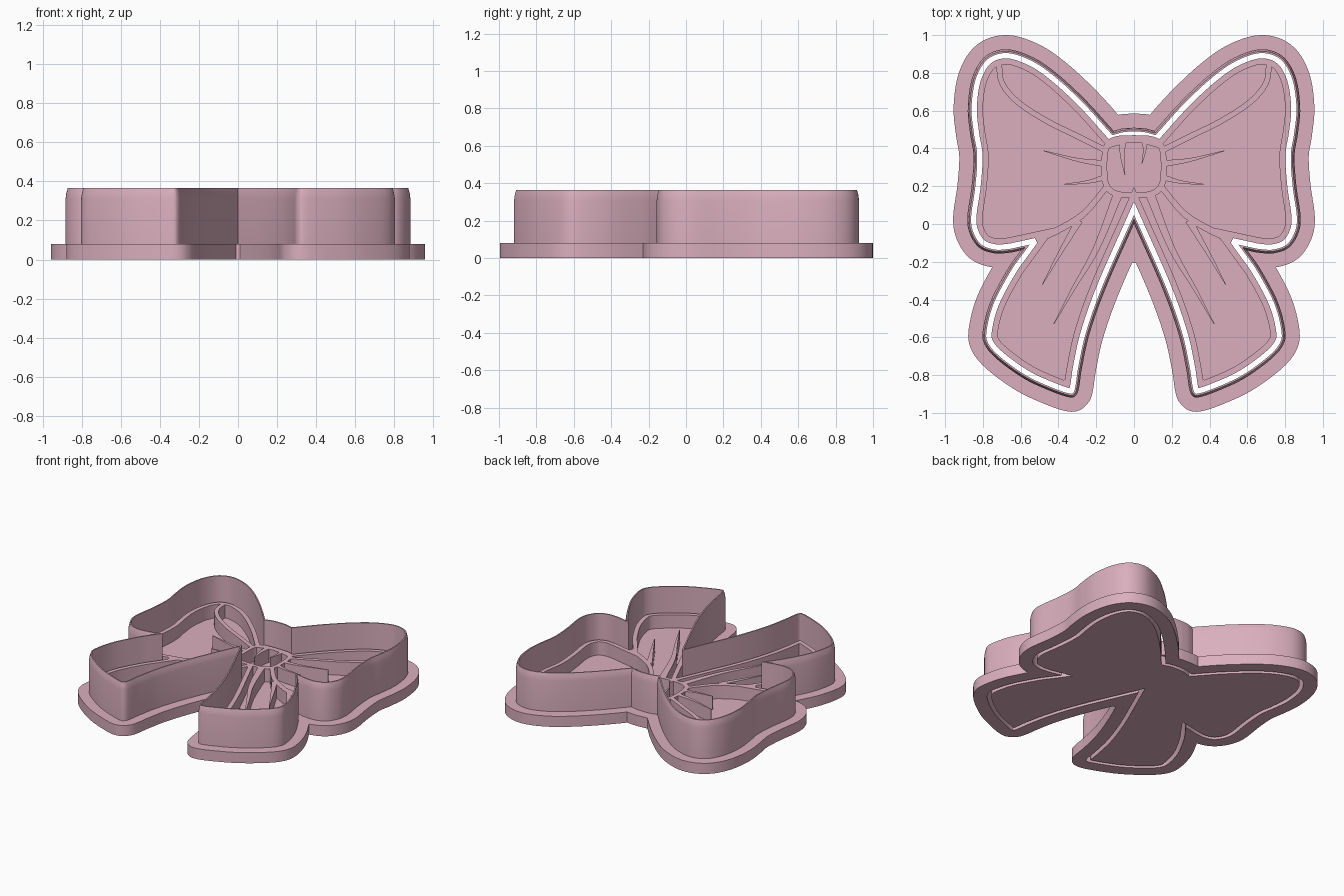
import bpy, bmesh, math
from mathutils import Vector, Matrix
from mathutils.geometry import intersect_point_line

if "Cube" in bpy.data.objects:
    bpy.data.objects.remove(bpy.data.objects["Cube"])

BASE, RIDGE, TOP = 0.08, 0.18, 0.365
parts = []

pink = bpy.data.materials.new("dusty pink")
pink.use_nodes = True
pink.diffuse_color = (0.70, 0.43, 0.51, 1)
pink.node_tree.nodes["Principled BSDF"].inputs["Base Color"].default_value = pink.diffuse_color


def smooth(pts, steps=6):
    """Catmull-Rom curve through the points."""
    p = [Vector(q) for q in pts]
    p = [2 * p[0] - p[1]] + p + [2 * p[-1] - p[-2]]
    out = []
    for a, b, c, d in zip(p, p[1:], p[2:], p[3:]):
        for i in range(steps):
            t = i / steps
            out.append(0.5 * (2 * b + (c - a) * t + (2 * a - 5 * b + 4 * c - d) * t ** 2
                              + (3 * b - a - 3 * c + d) * t ** 3))
    return out + [p[-2]]


def offset(loop, d, clean=True):
    """Move a clockwise loop outward by d, dropping points that fold over."""
    out = []
    for i, p in enumerate(loop):
        a = (p - loop[i - 1]).normalized()
        b = (loop[(i + 1) % len(loop)] - p).normalized()
        turn = a.x * b.y - a.y * b.x
        if clean and turn * math.copysign(1, d) > 0.3:
            continue
        n = Vector((-a.y - b.y, a.x + b.x)).normalized()
        q = p + n * d / max(n.dot(Vector((-a.y, a.x))), 0.2)
        if clean:
            near = 9
            for j in range(len(loop)):
                s, e = loop[j - 1], loop[j]
                hit, t = intersect_point_line(q, s, e)
                hit = s.lerp(e, min(max(t, 0), 1))
                near = min(near, (q - hit).length)
            if near < 0.97 * abs(d):
                continue
        out.append(q)
    return out


def add_object(name, mesh):
    mesh.materials.clear()
    mesh.materials.append(pink)
    obj = bpy.data.objects.new(name, mesh)
    bpy.context.collection.objects.link(obj)
    parts.append(obj)


def slab(name, loops, z0, z1):
    """Flat solid between two heights; a second loop cuts a hole."""
    cu = bpy.data.curves.new(name, "CURVE")
    cu.dimensions, cu.fill_mode, cu.extrude = "2D", "BOTH", (z1 - z0) / 2
    for loop in loops:
        sp = cu.splines.new("POLY")
        sp.points.add(len(loop) - 1)
        for pt, q in zip(sp.points, loop):
            pt.co = (q.x, q.y, 0, 1)
        sp.use_cyclic_u = True
    tmp = bpy.data.objects.new(name + "_profile", cu)
    bpy.context.collection.objects.link(tmp)
    bpy.context.view_layer.update()
    mesh = bpy.data.meshes.new_from_object(tmp)
    bpy.data.objects.remove(tmp)
    mesh.transform(Matrix.Translation((0, 0, (z0 + z1) / 2)))
    bm = bmesh.new()
    bm.from_mesh(mesh)
    bmesh.ops.remove_doubles(bm, verts=bm.verts, dist=1e-5)
    bmesh.ops.recalc_face_normals(bm, faces=bm.faces)
    bm.to_mesh(mesh)
    bm.free()
    add_object(name, mesh)


def ridge(name, pts, w0, w1, mirror=True):
    """Raised crease following a path, tapering from w0 to w1 wide."""
    path = smooth(pts)
    left, right = [], []
    for i, p in enumerate(path):
        t = (path[min(i + 1, len(path) - 1)] - path[max(i - 1, 0)]).normalized()
        w = (w0 + (w1 - w0) * i / (len(path) - 1)) / 2
        n = Vector((-t.y, t.x)) * w
        left.append(p + n)
        right.append(p - n)
    loop = left + right[::-1]
    slab(name + ("_left" if mirror else ""), [loop], BASE - 0.01, RIDGE)
    if mirror:
        slab(name + "_right", [[Vector((-q.x, q.y)) for q in loop]], BASE - 0.01, RIDGE)


# Bow outline: smooth runs meeting at sharp corners, mirrored
runs = [
    [(0, .51), (.06, .506), (.108, .493)],
    [(.108, .493), (.25, .65), (.40, .79), (.53, .88), (.67, .925), (.785, .89), (.855, .78),
     (.88, .62), (.868, .48), (.85, .36), (.86, .2), (.882, .04), (.87, -.05), (.82, -.125),
     (.74, -.155), (.66, -.152), (.60, -.14)],
    [(.60, -.14), (.67, -.24), (.76, -.41), (.80, -.56), (.79, -.64), (.72, -.72), (.58, -.82),
     (.44, -.885), (.34, -.918), (.305, -.905), (.29, -.86), (.275, -.76), (.235, -.58),
     (.15, -.34), (0, 0)],
]
half = [p for r in runs for p in smooth(r)[:-1]] + [Vector((0, 0))]
outline = half + [Vector((-p.x, p.y)) for p in half[-2:0:-1]]

# Cutter flange
slab("cutter_flange", [offset(outline, 0.075), offset(outline, -0.02)], 0, BASE)

# Cutter wall with a rounded cutting edge
bm = bmesh.new()
section = [(0, BASE), (0, .31), (-.004, .34), (-.011, TOP), (-.02, TOP), (-.02, BASE)]
rings = [[bm.verts.new((q.x, q.y, z)) for q in (offset(outline, d, False) if d else outline)]
         for d, z in section]
for k, ring in enumerate(rings):
    nxt = rings[(k + 1) % len(rings)]
    for i in range(len(ring)):
        bm.faces.new((ring[i - 1], ring[i], nxt[i], nxt[i - 1]))
bmesh.ops.recalc_face_normals(bm, faces=bm.faces)
wall = bpy.data.meshes.new("cutter_wall")
bm.to_mesh(wall)
bm.free()
add_object("cutter_wall", wall)

# Stamp plate and its raised rim
plate = offset(outline, -0.048)
slab("stamp_plate", [plate], 0, BASE)
slab("stamp_rim", [plate, offset(outline, -0.08)], BASE, RIDGE)

# Knot ring
def knot_loop(rx, ry):
    loop = []
    for i in range(48):
        a = math.tau * i / 48
        c, s = math.cos(a), math.sin(a)
        loop.append(Vector((rx * math.copysign(abs(c) ** 0.55, c),
                            0.305 + ry * math.copysign(abs(s) ** 0.55, s))))
    return loop

slab("knot_ring", [knot_loop(.172, .165), knot_loop(.142, .137)], BASE - 0.01, RIDGE)
ridge("knot_long_crease", [(-.06, .45), (-.062, .36), (-.048, .26)], .04, .004, False)
ridge("knot_short_crease", [(.055, .45), (.056, .39), (.042, .32)], .03, .004, False)

# Loop folds and creases
ridge("loop_fold", [(.15, .39), (.3, .465), (.47, .55), (.62, .65), (.7, .75), (.715, .86)], .03, .03)
ridge("loop_lower_edge", [(.15, .19), (.26, .06), (.38, -.02), (.52, -.085)], .03, .04)
ridge("loop_upper_crease", [(.16, .32), (.3, .34), (.48, .388)], .035, .004)
ridge("loop_lower_crease", [(.16, .245), (.25, .222), (.37, .21)], .03, .004)

# Tail creases
ridge("tail_long_crease", [(.08, .17), (.2, -.13), (.32, -.34), (.425, -.53)], .05, .004)
ridge("tail_short_crease", [(.29, .02), (.39, -.15), (.485, -.32)], .04, .004)

# Smooth sides, crisp edges
bpy.ops.object.select_all(action="DESELECT")
for obj in parts:
    obj.select_set(True)
bpy.context.view_layer.objects.active = parts[0]
bpy.ops.object.shade_smooth_by_angle(angle=math.radians(30))
